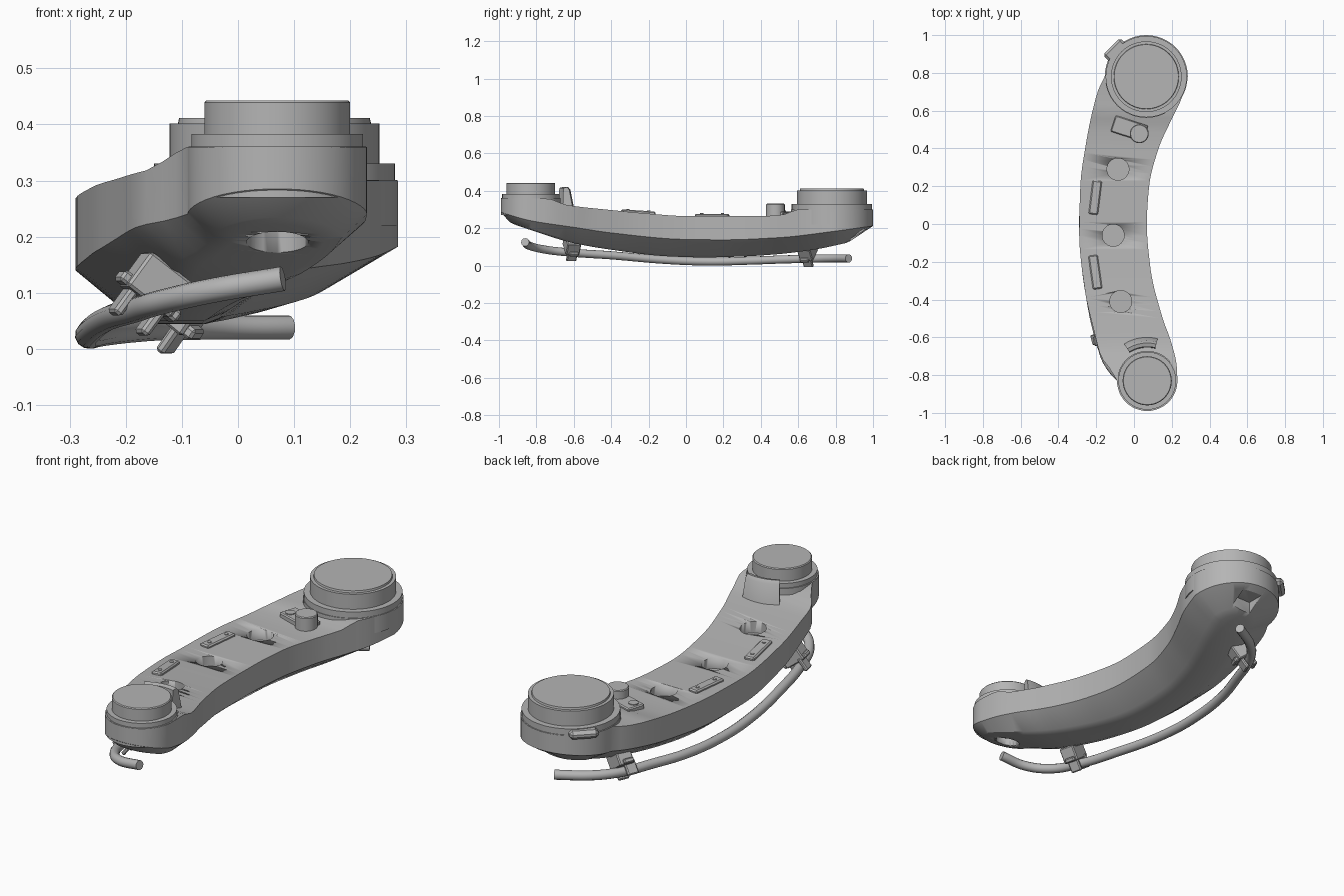
import bpy, bmesh
from math import sin, cos, pi, radians
from mathutils import Vector, Matrix

cube = bpy.data.objects.get("Cube")
if cube:
    bpy.data.objects.remove(cube, do_unlink=True)

grey = bpy.data.materials.new("machined_grey")
grey.use_nodes = True
grey.diffuse_color = (0.46, 0.46, 0.46, 1)
grey.node_tree.nodes["Principled BSDF"].inputs["Base Color"].default_value = grey.diffuse_color

SMALL, LARGE = (0.07, -0.83, 0.16), (0.065, 0.78, 0.22)   # boss x, y, radius


def finish(bm, name, angle=30):
    bmesh.ops.recalc_face_normals(bm, faces=bm.faces)
    mesh = bpy.data.meshes.new(name)
    bm.to_mesh(mesh)
    bm.free()
    mesh.materials.append(grey)
    obj = bpy.data.objects.new(name, mesh)
    bpy.context.collection.objects.link(obj)
    select(obj)
    bpy.ops.object.shade_smooth_by_angle(angle=radians(angle))
    return obj


def select(obj):
    bpy.ops.object.select_all(action="DESELECT")
    obj.select_set(True)
    bpy.context.view_layer.objects.active = obj


def box(name, loc, size, turn=0, tilt=0, bevel=0.005, pitch=0):
    bm = bmesh.new()
    m = (Matrix.Translation(loc) @ Matrix.Rotation(radians(turn), 4, "Z")
         @ Matrix.Rotation(radians(tilt), 4, "Y") @ Matrix.Rotation(radians(pitch), 4, "X")
         @ Matrix.Diagonal((*size, 1)))
    bmesh.ops.create_cube(bm, size=1, matrix=m)
    if bevel:
        bmesh.ops.bevel(bm, geom=bm.edges[:], offset=bevel, segments=1, affect="EDGES")
    return finish(bm, name)


def lathe(name, x, y, profile, sides=64):
    """Solid of revolution from (radius, z) pairs, closed at both ends."""
    bm = bmesh.new()
    rings = [[bm.verts.new((x + r * cos(2 * pi * i / sides), y + r * sin(2 * pi * i / sides), z))
              for i in range(sides)] for r, z in profile]
    for a, b in zip(rings, rings[1:]):
        for i in range(sides):
            j = (i + 1) % sides
            bm.faces.new((a[i], a[j], b[j], b[i]))
    bm.faces.new(rings[0])
    bm.faces.new(rings[-1])
    return finish(bm, name)


def curve(keys):
    """Smooth interpolation through (y, value) pairs without overshoot."""
    d = [(b[1] - a[1]) / (b[0] - a[0]) for a, b in zip(keys, keys[1:])]
    m = [d[0]] + [2 * p * q / (p + q) if p * q > 0 else 0 for p, q in zip(d, d[1:])] + [d[-1]]

    def f(y):
        y = min(max(y, keys[0][0]), keys[-1][0])
        i = max(k for k in range(len(d)) if keys[k][0] <= y)
        h = keys[i + 1][0] - keys[i][0]
        t = (y - keys[i][0]) / h
        return (keys[i][1] * (1 + 2 * t) * (1 - t) ** 2 + keys[i + 1][1] * t * t * (3 - 2 * t)
                + h * m[i] * t * (1 - t) ** 2 - h * m[i + 1] * t * t * (1 - t))
    return f


# Plan outline and height curves of the curved arm
left = curve([(-.83, -.09), (-.77, -.125), (-.7, -.175), (-.58, -.208), (-.35, -.26), (-.05, -.29),
              (.2, -.284), (.45, -.25), (.65, -.207), (.72, -.185), (.78, -.155)])
right = curve([(-.83, .23), (-.75, .226), (-.62, .195), (-.5, .152), (-.24, .088), (0, .068),
               (.2, .08), (.4, .13), (.55, .197), (.66, .25), (.78, .285)])
top_left = curve([(-.83, .36), (-.78, .345), (-.72, .318), (-.6, .307), (-.4, .292), (-.2, .277),
                  (0, .265), (.4, .265), (.6, .275), (.72, .288), (.78, .3)])
top_right = curve([(-.83, .36), (-.74, .358), (-.64, .325), (-.4, .297), (-.2, .278),
                   (0, .265), (.4, .265), (.52, .273), (.6, .3), (.78, .3)])
edge = curve([(-1, .288), (-.83, .24), (-.6, .205), (-.4, .175), (0, .14), (.2, .138),
              (.5, .15), (.78, .182), (1, .212)])
belly = curve([(-.94, .228), (-.83, .19), (-.6, .12), (-.4, .085), (-.1, .05), (.1, .044),
               (.3, .049), (.5, .062), (.7, .088), (.86, .122)])
inset = curve([(-.83, .65), (-.5, .45), (0, .33), (.5, .36), (.78, .37)])

# Stations: round cap, curved span, round cap
N = 12
stations = []
for i in range(N):
    a = pi / 2 * (1 - i / N)
    stations.append((SMALL[1] - SMALL[2] * sin(a), SMALL[0], SMALL[2] * cos(a)))
span = 44
for i in range(span + 1):
    y = SMALL[1] + (LARGE[1] - SMALL[1]) * i / span
    stations.append((y, (left(y) + right(y)) / 2, (right(y) - left(y)) / 2))
for i in range(1, N + 1):
    a = pi / 2 * i / N
    stations.append((LARGE[1] + LARGE[2] * sin(a), LARGE[0], LARGE[2] * cos(a)))

bm = bmesh.new()
sections = []
for y, mid, half in stations:
    k = inset(y)
    centre = min(max(y, SMALL[1]), LARGE[1])
    yb = centre + (y - centre) * k
    ze, zb = edge(y), belly(yb)
    steps = [(1, y, ze), (k + .18 * (1 - k), y + (yb - y) * .82, ze + (zb - ze) * .86),
             (k * .8, centre + (yb - centre) * .9, belly(centre + (yb - centre) * .9))]
    pts = [(mid - half, y, top_left(y))] + [(mid - half * s, py, z) for s, py, z in steps]
    pts += [(mid + half * s, py, z) for s, py, z in reversed(steps)] + [(mid + half, y, top_right(y))]
    sections.append([bm.verts.new(p) for p in pts])
for a, b in zip(sections, sections[1:]):
    for i in range(8):
        j = (i + 1) % 8
        bm.faces.new((a[i], a[j], b[j], b[i]))
bmesh.ops.remove_doubles(bm, verts=bm.verts, dist=0.0003)
arm = finish(bm, "curved_arm", 28)

# Pockets: three in the top, one under the small end, a notch at the rear
cutters = [lathe("pocket_cutter", x, y, [(.058, z - .05), (.058, z + .1)], 40)
           for x, y, z in ((-.085, .29, .265), (-.11, -.06, .268), (-.07, -.41, .296))]
cutters.append(lathe("underside_cutter", .07, -.83, [(.055, .1), (.055, .24)], 40))
cutters.append(box("notch_cutter", (.09, .94, .13), (.1, .12, .12), bevel=0))
for c in cutters:
    c.hide_render = True
    mod = arm.modifiers.new("cut", "BOOLEAN")
    mod.operation, mod.solver, mod.object = "DIFFERENCE", "EXACT", c
    select(arm)
    bpy.ops.object.modifier_apply(modifier=mod.name)
for c in cutters:
    bpy.data.objects.remove(c, do_unlink=True)

# Joint bosses with collars and raised caps
lathe("small_boss", *SMALL[:2], [(.158, .27), (.158, .361)])
lathe("small_joint", *SMALL[:2], [(.153, .35), (.153, .383), (.13, .383), (.13, .439), (.126, .443)])
lathe("large_boss", *LARGE[:2], [(.218, .22), (.218, .301)])
lathe("large_joint", *LARGE[:2], [(.215, .29), (.215, .33), (.187, .33), (.187, .402),
                                  (.172, .402), (.17, .411)])

# Curved guard beside the small joint
bm = bmesh.new()
rows = []
for i in range(13):
    a = radians(76 + 46 * i / 12)
    rows.append([bm.verts.new((SMALL[0] + r * cos(a), SMALL[1] + r * sin(a), z))
                 for r, z in ((.175, .3), (.18, .415), (.2, .42), (.212, .405), (.235, .29))])
for a, b in zip(rows, rows[1:]):
    for i in range(5):
        j = (i + 1) % 5
        bm.faces.new((a[i], a[j], b[j], b[i]))
bm.faces.new(rows[0])
bm.faces.new(rows[-1])
finish(bm, "joint_guard")

# Mounting plates with screws on the top surface
for name, y, z, turn, pitch in (("rear", .14, .266, -7, 0), ("front", -.255, .284, 8, -4)):
    box(name + "_plate", (-.205, y, z), (.05, .18, .022), turn, 0, .006, pitch)
    for s in (-.055, .055):
        lathe(name + "_plate_screw", -.205 - s * sin(radians(turn)), y + s,
              [(.009, z), (.009, z + .014 - s * .07 * (pitch < 0))], 16)

# Stop peg and its base plate
box("peg_plate", (-.025, .505, .275), (.18, .09, .03), -18)
lathe("plate_ring", -.08, .512, [(.022, .27), (.022, .294)], 24)
lathe("stop_peg", .028, .478, [(.05, .26), (.05, .327), (.046, .331)], 40)

# Lug on the large end
box("side_lug", (-.085, .905, .307), (.13, .1, .04), 45, 0, .014)

# Cable under the outer edge
path = [(.08, -.86, .125), (-.04, -.835, .105), (-.13, -.75, .085), (-.18, -.62, .07),
        (-.23, -.4, .055), (-.265, -.1, .03), (-.265, .12, .022), (-.24, .35, .027),
        (-.19, .52, .033), (-.13, .68, .037), (-.05, .78, .038), (.09, .87, .038)]
data = bpy.data.curves.new("cable", "CURVE")
data.dimensions = "3D"
data.bevel_depth, data.bevel_resolution, data.use_fill_caps = .022, 4, True
spline = data.splines.new("BEZIER")
spline.bezier_points.add(len(path) - 1)
for p, co in zip(spline.bezier_points, path):
    p.co = co
    p.handle_left_type = p.handle_right_type = "AUTO"
data.materials.append(grey)
cable = bpy.data.objects.new("cable", data)
bpy.context.collection.objects.link(cable)
select(cable)
bpy.ops.object.convert(target="MESH")
bpy.ops.object.shade_smooth_by_angle(angle=radians(40))

# Clips holding the cable to the arm
for name, x, y, z, turn in (("front", -.178, -.61, .07, 14), ("rear", -.138, .65, .038, -22)):
    out = Vector((.6, 0, .8))
    base = Vector((x, y, z))
    box(name + "_clip_block", base + out * .055, (.1, .075, .075), turn, 37)
    box(name + "_clip_foot", base + out * .03, (.13, .05, .022), turn, 37)
    for s in (-1, 1):
        box(name + "_clip_jaw", base + Vector((.8, 0, -.6)) * (.03 * s), (.018, .055, .065), turn, 37)
